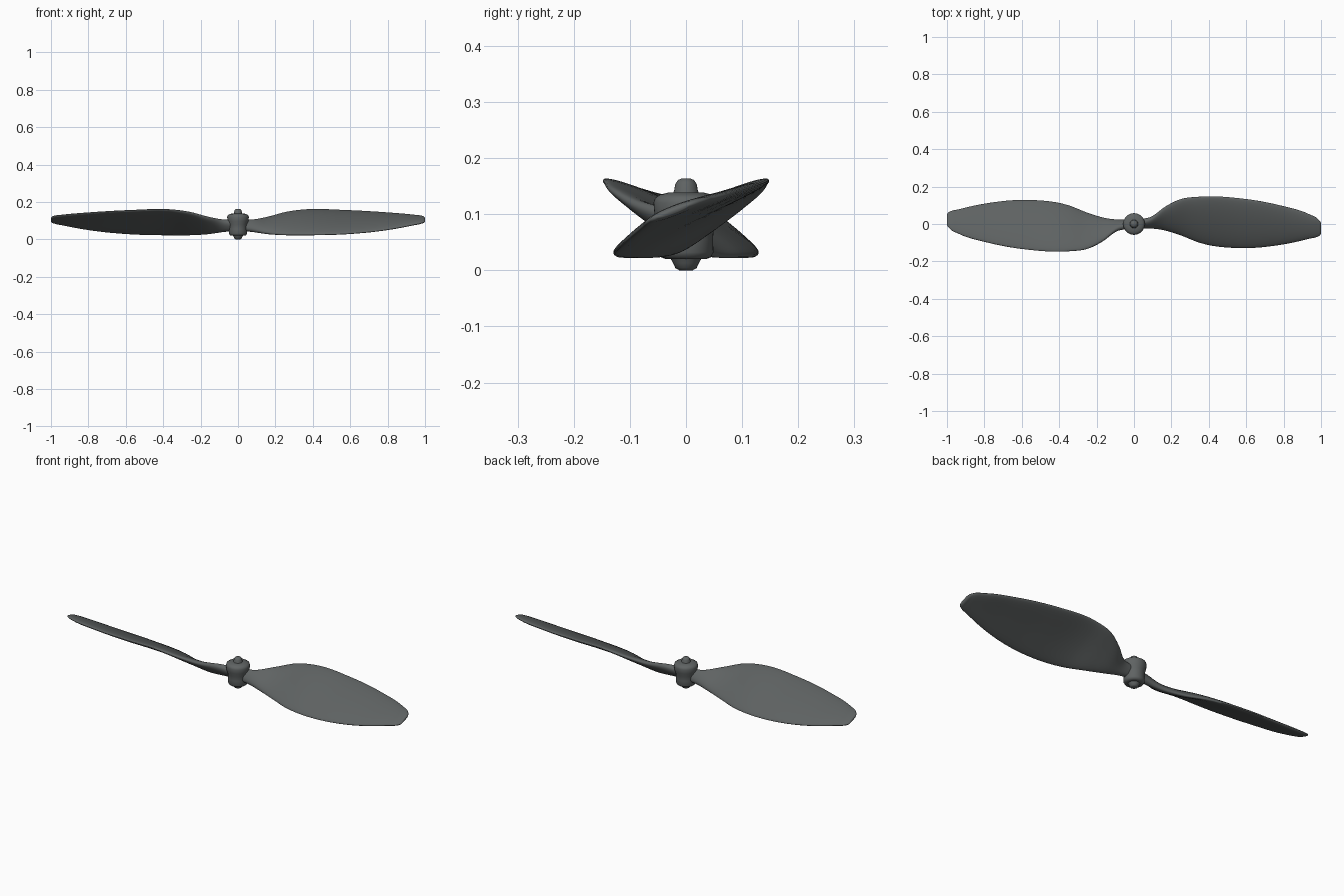
import bpy, bmesh, math
from mathutils import Vector

if "Cube" in bpy.data.objects:
    bpy.data.objects.remove(bpy.data.objects["Cube"])

mat = bpy.data.materials.new("dark_grey")
mat.diffuse_color = (0.115, 0.125, 0.125, 1)
mat.use_nodes = True
mat.node_tree.nodes["Principled BSDF"].inputs["Base Color"].default_value = mat.diffuse_color


def finish(name, bm, angle):
    bmesh.ops.recalc_face_normals(bm, faces=bm.faces)
    me = bpy.data.meshes.new(name)
    bm.to_mesh(me)
    bm.free()
    ob = bpy.data.objects.new(name, me)
    bpy.context.collection.objects.link(ob)
    me.materials.append(mat)
    bpy.ops.object.select_all(action='DESELECT')
    ob.select_set(True)
    bpy.context.view_layer.objects.active = ob
    bpy.ops.object.shade_smooth_by_angle(angle=math.radians(angle))
    return ob


def bridge(bm, rings):
    for a, b in zip(rings, rings[1:]):
        n = len(a)
        for i in range(n):
            bm.faces.new((a[i], a[(i + 1) % n], b[(i + 1) % n], b[i]))
    bm.faces.new(rings[0])
    bm.faces.new(rings[-1])


def spline(p0, p1, p2, p3, t):
    # non-uniform cubic through stations, parametrised by x
    def slope(a, b, c):
        d = b[0] - a[0], c[0] - b[0]
        if d[0] <= 0:
            return [(v - u) / d[1] for u, v in zip(b, c)]
        if d[1] <= 0:
            return [(v - u) / d[0] for u, v in zip(a, b)]
        return [((v - u) / d[0] * d[1] + (w - v) / d[1] * d[0]) / (d[0] + d[1])
                for u, v, w in zip(a, b, c)]
    m1, m2, h = slope(p0, p1, p2), slope(p1, p2, p3), p2[0] - p1[0]
    return [(2*t**3 - 3*t**2 + 1) * a + (t**3 - 2*t**2 + t) * h * u
            + (3*t**2 - 2*t**3) * b + (t**3 - t**2) * h * v
            for a, b, u, v in zip(p1, p2, m1, m2)]


# Blade stations: x, leading y, leading z, trailing y, trailing z, half thickness, camber
STATIONS = [
    (0.02, 0.016, 0.102, -0.012, 0.048, 0.022, 0.0),
    (0.085, 0.030, 0.104, -0.018, 0.042, 0.020, 0.0),
    (0.165, 0.090, 0.119, -0.033, 0.031, 0.018, 0.002),
    (0.245, 0.131, 0.142, -0.058, 0.025, 0.016, 0.004),
    (0.35, 0.146, 0.158, -0.100, 0.024, 0.015, 0.006),
    (0.57, 0.137, 0.155, -0.129, 0.029, 0.014, 0.007),
    (0.78, 0.100, 0.143, -0.112, 0.049, 0.013, 0.006),
    (0.94, 0.051, 0.129, -0.078, 0.078, 0.011, 0.003),
    (0.982, 0.028, 0.124, -0.067, 0.087, 0.009, 0.001),
    (0.996, 0.012, 0.119, -0.058, 0.092, 0.007, 0.0),
    (1.0, 0.004, 0.116, -0.051, 0.095, 0.004, 0.0),
]


def power(v, e):
    return math.copysign(abs(v) ** e, v)


def blade(name, turn):
    pts = []
    last = len(STATIONS) - 1
    for i in range(last):
        n = 6 if i < 8 else 3
        for k in range(n):
            pts.append(spline(STATIONS[max(i - 1, 0)], STATIONS[i], STATIONS[i + 1],
                              STATIONS[min(i + 2, last)], k / n))
    pts.append(STATIONS[last])
    bm = bmesh.new()
    rings = []
    for x, ly, lz, ty, tz, th, camber in pts:
        lead, trail = Vector((x, ly, lz)), Vector((x, ty, tz))
        mid, half = (lead + trail) / 2, (lead - trail) / 2
        up = Vector((0, -half.z, half.y)).normalized()
        ring = []
        for k in range(36):
            a = 2 * math.pi * k / 36
            c = power(math.cos(a), 0.85)
            p = mid + half * c + up * (th * power(math.sin(a), 0.85) + camber * (1 - c * c))
            ring.append(bm.verts.new((p.x * turn, p.y * turn, p.z)))
        rings.append(ring)
    bridge(bm, rings)
    return finish(name, bm, 60)


def lathe(name, profile, sides, angle):
    bm = bmesh.new()
    rings = [[bm.verts.new((r * math.cos(2 * math.pi * k / sides),
                            r * math.sin(2 * math.pi * k / sides), z))
              for k in range(sides)] for r, z in profile]
    bridge(bm, rings)
    return finish(name, bm, angle)


# Two blades, half a turn apart
blade("right_blade", 1)
blade("left_blade", -1)

# Spool-shaped hub
lathe("hub", [(0.036, 0.020), (0.044, 0.023), (0.049, 0.032), (0.048, 0.055), (0.050, 0.08),
              (0.056, 0.098), (0.058, 0.120), (0.055, 0.129), (0.046, 0.135),
              (0.03, 0.139)], 40, 50)
# Shaft end above and bearing nose below
lathe("shaft_cap", [(0.024, 0.135), (0.021, 0.143), (0.019, 0.154), (0.014, 0.161),
                    (0.007, 0.164)], 24, 50)
lathe("bottom_nose", [(0.012, 0.0), (0.019, 0.004), (0.023, 0.013), (0.030, 0.025)], 24, 50)
